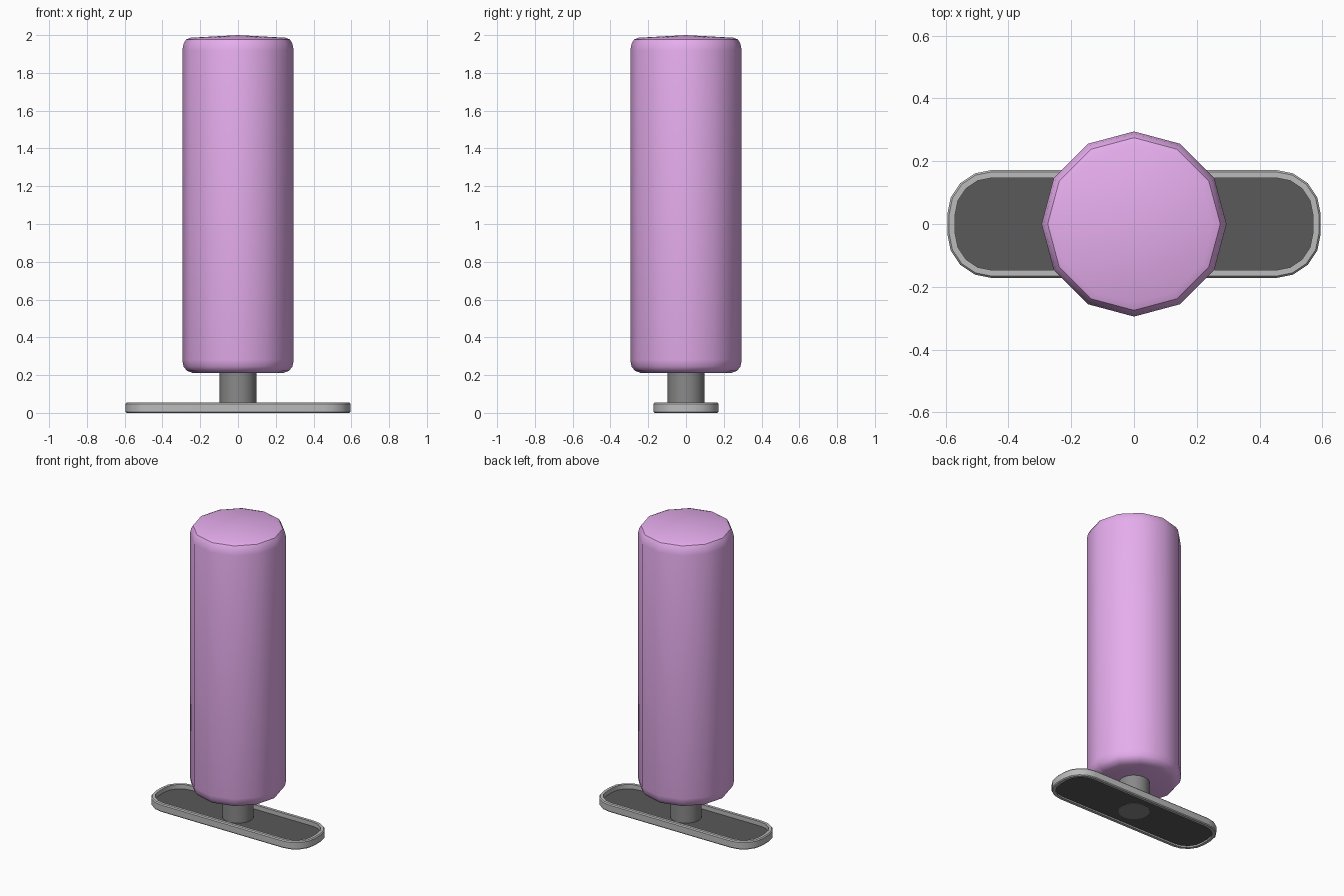
import bpy, bmesh
from math import cos, sin, pi, radians

if "Cube" in bpy.data.objects:
    bpy.data.objects.remove(bpy.data.objects["Cube"])


def finish(bm, name, color, angle):
    bmesh.ops.recalc_face_normals(bm, faces=bm.faces)
    mesh = bpy.data.meshes.new(name)
    bm.to_mesh(mesh)
    bm.free()
    obj = bpy.data.objects.new(name, mesh)
    bpy.context.collection.objects.link(obj)
    mat = bpy.data.materials.new(name + "_colour")
    mat.diffuse_color = (*color, 1)
    mat.use_nodes = True
    mat.node_tree.nodes["Principled BSDF"].inputs["Base Color"].default_value = mat.diffuse_color
    mesh.materials.append(mat)
    bpy.ops.object.select_all(action='DESELECT')
    obj.select_set(True)
    bpy.context.view_layer.objects.active = obj
    bpy.ops.object.shade_smooth_by_angle(angle=radians(angle))
    return obj


def bridge(bm, rings, closed=False):
    pairs = list(zip(rings, rings[1:] + rings[:1]))
    for a, b in pairs if closed else pairs[:-1]:
        for i in range(len(a)):
            j = (i + 1) % len(a)
            bm.faces.new((a[i], a[j], b[j], b[i]))


def lathe(name, profile, sides, color, angle, bottom, top):
    bm = bmesh.new()
    rings = [[bm.verts.new((r * cos(2 * pi * i / sides), r * sin(2 * pi * i / sides), z))
              for i in range(sides)] for r, z in profile]
    bridge(bm, rings)
    # close both ends with shallow fans
    for ring, z in ((rings[0], bottom), (rings[-1], top)):
        centre = bm.verts.new((0, 0, z))
        for i in range(sides):
            bm.faces.new((ring[i], ring[(i + 1) % sides], centre))
    return finish(bm, name, color, angle)


def outline(bm, hx, hy, r, z, steps=4):
    pts = []
    for k, (sx, sy) in enumerate(((1, 1), (-1, 1), (-1, -1), (1, -1))):
        for i in range(steps + 1):
            a = pi / 2 * (k + i / steps)
            pts.append(bm.verts.new((sx * (hx - r) + r * cos(a),
                                     sy * (hy - r) + r * sin(a), z)))
    return pts


# Padded body: twelve-sided roll with rounded rims
lathe("padded_body",
      [(0.235, 0.21), (0.27, 0.222), (0.288, 0.245), (0.295, 0.28),
       (0.295, 1.92), (0.288, 1.955), (0.275, 1.977), (0.252, 1.986)],
      12, (0.79, 0.42, 0.85), 35, 0.21, 2.0)

# Stem through the foot plate
lathe("stem", [(0.097, 0.008), (0.097, 0.23)], 16, (0.25, 0.25, 0.25), 35, 0.008, 0.23)

# Raised rim around the foot
bm = bmesh.new()
bridge(bm, [outline(bm, hx, hy, r, z) for hx, hy, r, z in (
    (0.590, 0.167, 0.137, 0.0), (0.595, 0.172, 0.142, 0.006),
    (0.595, 0.172, 0.142, 0.048), (0.589, 0.166, 0.136, 0.055),
    (0.570, 0.147, 0.117, 0.055), (0.570, 0.147, 0.117, 0.0))], closed=True)
finish(bm, "foot_rim", (0.5, 0.5, 0.5), 30)

# Dark recessed panel
bm = bmesh.new()
low = outline(bm, 0.572, 0.149, 0.119, 0.01)
high = outline(bm, 0.572, 0.149, 0.119, 0.026)
bridge(bm, [low, high])
bm.faces.new(low)
bm.faces.new(high)
finish(bm, "foot_panel", (0.1, 0.1, 0.1), 30)
